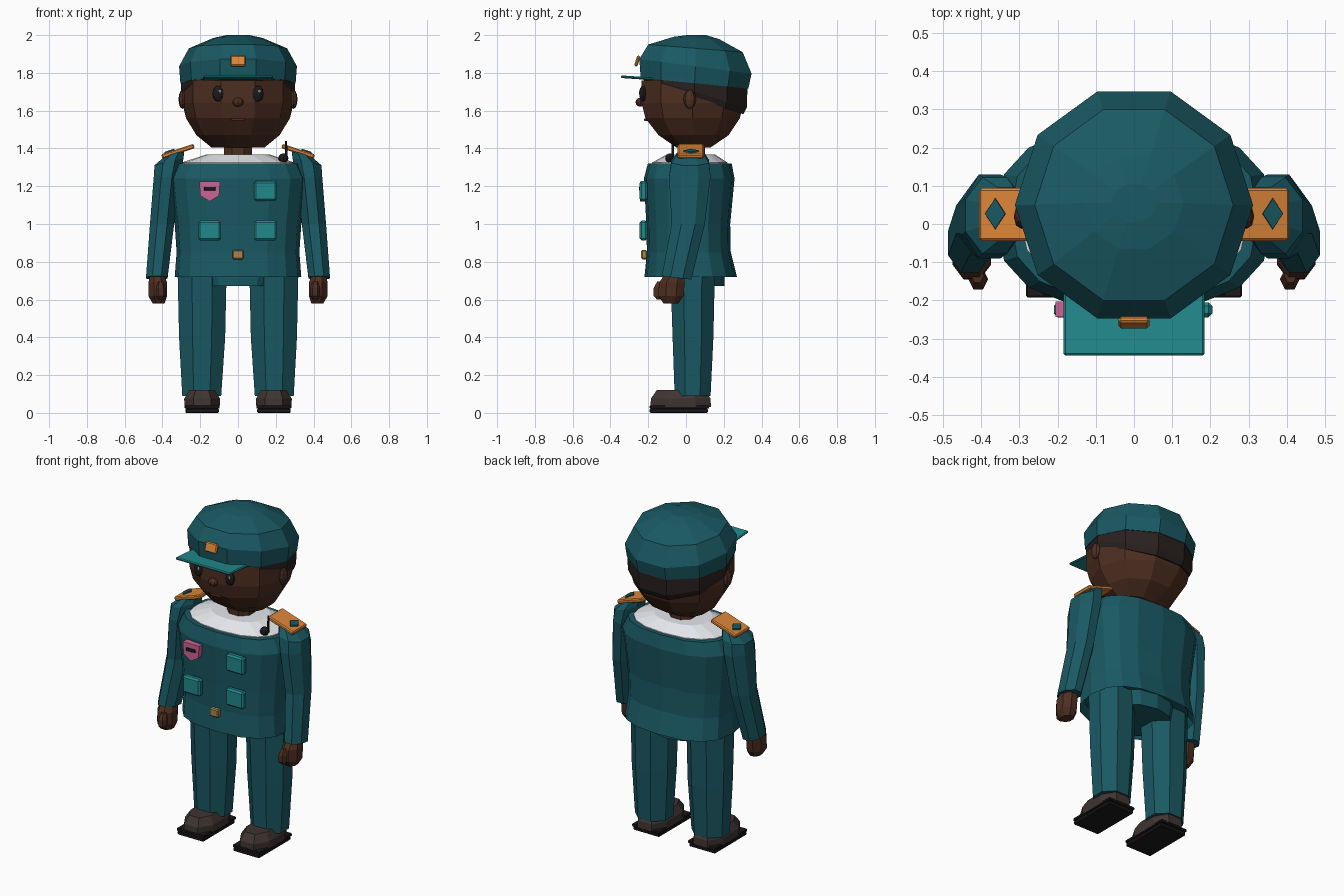
import bpy, bmesh, math
from mathutils import Matrix, Vector, Euler

if "Cube" in bpy.data.objects:
    bpy.data.objects.remove(bpy.data.objects["Cube"])

COLORS = {
    "teal": (.010, .100, .125), "light_teal": (.015, .25, .26), "orange": (.72, .24, .04),
    "skin": (.075, .028, .015), "hair": (.022, .015, .014), "shoe": (.05, .035, .031),
    "black": (.012, .010, .011), "pink": (.6, .13, .3), "white": (.78, .8, .84),
    "lip": (.16, .035, .04), "gold": (.4, .24, .08),
}
MATS = {}
for key, rgb in COLORS.items():
    MATS[key] = bpy.data.materials.new(key)
    MATS[key].diffuse_color = (*rgb, 1)


def finish(name, bm, mat):
    bmesh.ops.recalc_face_normals(bm, faces=bm.faces[:])
    me = bpy.data.meshes.new(name)
    bm.to_mesh(me)
    bm.free()
    ob = bpy.data.objects.new(name, me)
    me.materials.append(MATS[mat])
    bpy.context.collection.objects.link(ob)
    return ob


def loft(name, rings, n, mat, phase=0.0, p=1.0):
    """Skin through rings (cx, cy, z, half_x, half_y, slope_y, slope_x)."""
    ang = [math.radians(phase) + 2 * math.pi * i / n for i in range(n)]
    power = lambda v: math.copysign(abs(v) ** p, v) if abs(v) > 1e-6 else 0
    unit = [(power(math.cos(a)), power(math.sin(a))) for a in ang]
    mx, my = max(u[0] for u in unit), max(u[1] for u in unit)
    bm, loops = bmesh.new(), []
    for r in rings:
        cx, cy, z, rx, ry, sy, sx = (tuple(r) + (0, 0))[:7]
        loop = []
        for u, v in unit:
            dx, dy = u / mx * rx, v / my * ry
            loop.append(bm.verts.new((cx + dx, cy + dy, z + dy * sy + dx * sx)))
        loops.append(loop)
    for a, b in zip(loops, loops[1:]):
        for i in range(n):
            j = (i + 1) % n
            bm.faces.new((a[i], a[j], b[j], b[i]))
    bm.faces.new(loops[0])
    bm.faces.new(loops[-1])
    return finish(name, bm, mat)


def box(name, loc, size, mat, rot=(0, 0, 0), bevel=.006):
    bm = bmesh.new()
    bmesh.ops.create_cube(bm, size=1)
    bmesh.ops.scale(bm, vec=size, verts=bm.verts[:])
    bmesh.ops.bevel(bm, geom=bm.edges[:], offset=bevel, segments=1, affect='EDGES')
    m = Matrix.Translation(loc) @ Euler([math.radians(a) for a in rot]).to_matrix().to_4x4()
    bmesh.ops.transform(bm, matrix=m, verts=bm.verts[:])
    return finish(name, bm, mat)


def ball(name, loc, radii, mat, seg=10, rings=6):
    bm = bmesh.new()
    bmesh.ops.create_uvsphere(bm, u_segments=seg, v_segments=rings, radius=1)
    m = Matrix.Translation(loc) @ Matrix.Diagonal((*radii, 1))
    bmesh.ops.transform(bm, matrix=m, verts=bm.verts[:])
    return finish(name, bm, mat)


# Head, neck and hair
loft("head", [(0, .04, 1.405, .14, .09), (0, .04, 1.47, .22, .185), (0, .035, 1.56, .275, .25),
              (0, .035, 1.64, .295, .27), (0, .035, 1.76, .295, .27)], 10, "skin")
loft("neck", [(0, .03, 1.32, .075, .07), (0, .03, 1.43, .075, .07)], 8, "skin", 22.5)
loft("hair", [(0, .042, 1.668, .29, .262, -.33), (0, .044, 1.70, .302, .278, -.30),
              (0, .045, 1.80, .303, .282, -.1)], 10, "hair")
ball("nose", (0, -.242, 1.645), (.03, .025, .024), "skin", 8)
box("mouth", (0, -.212, 1.552), (.07, .02, .014), "lip", bevel=.004)

# Cap with visor and badge
loft("cap", [(0, .045, 1.745, .305, .285, -.1), (0, .05, 1.835, .312, .297, -.13),
             (0, .05, 1.93, .26, .25, -.08), (0, .055, 1.985, .13, .12, -.05),
             (0, .055, 2.0, .06, .05)], 10, "teal")
box("visor", (0, -.245, 1.773), (.37, .2, .014), "light_teal", (-4, 0, 0), .005)
box("cap_badge", (0, -.258, 1.863), (.08, .018, .058), "orange", (-17, 0, 0))

# Jacket with recessed hem, shirt and trouser seat
loft("jacket", [(0, .02, .765, .31, .21), (0, .025, .72, .335, .245), (0, .015, .85, .325, .222),
                (0, .012, 1.0, .335, .222), (0, .017, 1.24, .362, .24), (0, .02, 1.32, .325, .222)],
     16, "teal", 0, .78)
loft("shirt", [(0, .02, 1.30, .3, .2), (0, .02, 1.325, .3, .2), (0, .025, 1.367, .17, .13)],
     16, "white", 0, .85)
loft("trouser_seat", [(0, .04, .672, .2, .165), (0, .04, .80, .23, .165)], 12, "teal")

# Chest details: pockets, buckle, shield badge
for nm, x, z in (("upper", .145, 1.175), ("lower_left", -.15, .965), ("lower_right", .145, .965)):
    box(nm + "_pocket", (x, -.225, z), (.12, .04, .105), "light_teal", bevel=.01)
box("buckle", (0, -.222, .838), (.06, .03, .05), "gold")
bm = bmesh.new()
outline = [(-.055, .05), (.055, .05), (.05, -.025), (0, -.055), (-.05, -.025)]
face = bm.faces.new([bm.verts.new((x - .15, -.243, z + 1.175)) for x, z in outline])
ext = bmesh.ops.extrude_face_region(bm, geom=[face])
bmesh.ops.translate(bm, vec=(0, .04, 0),
                    verts=[g for g in ext["geom"] if isinstance(g, bmesh.types.BMVert)])
finish("shield_badge", bm, "pink")
box("badge_bar", (-.15, -.242, 1.187), (.06, .012, .02), "black", bevel=.002)

# Shoulder radio
ball("radio", (.24, -.085, 1.348), (.027, .025, .026), "black", 8)
loft("radio_antenna", [(.255, -.07, 1.34, .008, .008), (.255, -.07, 1.44, .005, .005)], 6, "black")

# Paired parts
for s, side in ((-1, "left"), (1, "right")):
    ball(side + "_eye", (s * .105, -.228, 1.69), (.03, .02, .042), "black", 12, 8)
    ball(side + "_eye_glint", (s * .105 + .008, -.244, 1.703), (.007, .005, .009), "white", 6, 4)
    ball(side + "_ear", (s * .295, .02, 1.66), (.02, .033, .05), "skin", 8)

    # Sleeve and hand
    loft(side + "_sleeve", [(s * .43, -.05, .715, .057, .078, -.12), (s * .402, .012, 1.0, .064, .088),
                            (s * .378, .02, 1.25, .068, .11), (s * .365, .022, 1.33, .077, .1, 0, -s * .25),
                            (s * .335, .025, 1.375, .05, .07, 0, -s * .3)], 8, "teal", 22.5)
    loft(side + "_hand", [(s * .428, -.06, .735, .035, .05), (s * .425, -.075, .69, .05, .068),
                          (s * .425, -.08, .62, .05, .066), (s * .42, -.08, .58, .032, .04)],
         8, "skin", 22.5)
    loft(side + "_thumb", [(s * .41, -.135, .695, .016, .018), (s * .408, -.145, .66, .026, .026),
                           (s * .408, -.145, .62, .026, .026), (s * .41, -.14, .60, .014, .014)],
         6, "skin")

    # Epaulette and diamond
    box(side + "_epaulette", (s * .318, .025, 1.385), (.18, .138, .024), "orange", (0, s * 18, 0))
    loft(side + "_epaulette_diamond", [(s * .362, .027, 1.365, .03, .045, 0, -s * .33),
                                       (s * .364, .027, 1.39, .026, .04, 0, -s * .33)], 4, "teal")

    # Trouser leg
    loft(side + "_leg", [(s * .192, .035, .09, .103, .095), (s * .19, .037, .40, .122, .108),
                         (s * .19, .035, .76, .13, .118)], 8, "teal", 22.5)

    # Shoe with two-layer sole
    loft(side + "_shoe", [(s * .19, -.028, .03, .093, .16), (s * .19, -.028, .075, .095, .158),
                          (s * .19, -.025, .12, .068, .13)], 8, "shoe", 22.5, .8)
    box(side + "_sole_upper", (s * .19, -.035, .031), (.185, .315, .018), "black", bevel=.004)
    box(side + "_sole_lower", (s * .19, -.038, .011), (.178, .308, .022), "black", bevel=.005)

for m in bpy.data.materials:
    if m.users and not m.is_grease_pencil:
        m.use_nodes = True
        m.node_tree.nodes["Principled BSDF"].inputs["Base Color"].default_value = m.diffuse_color
